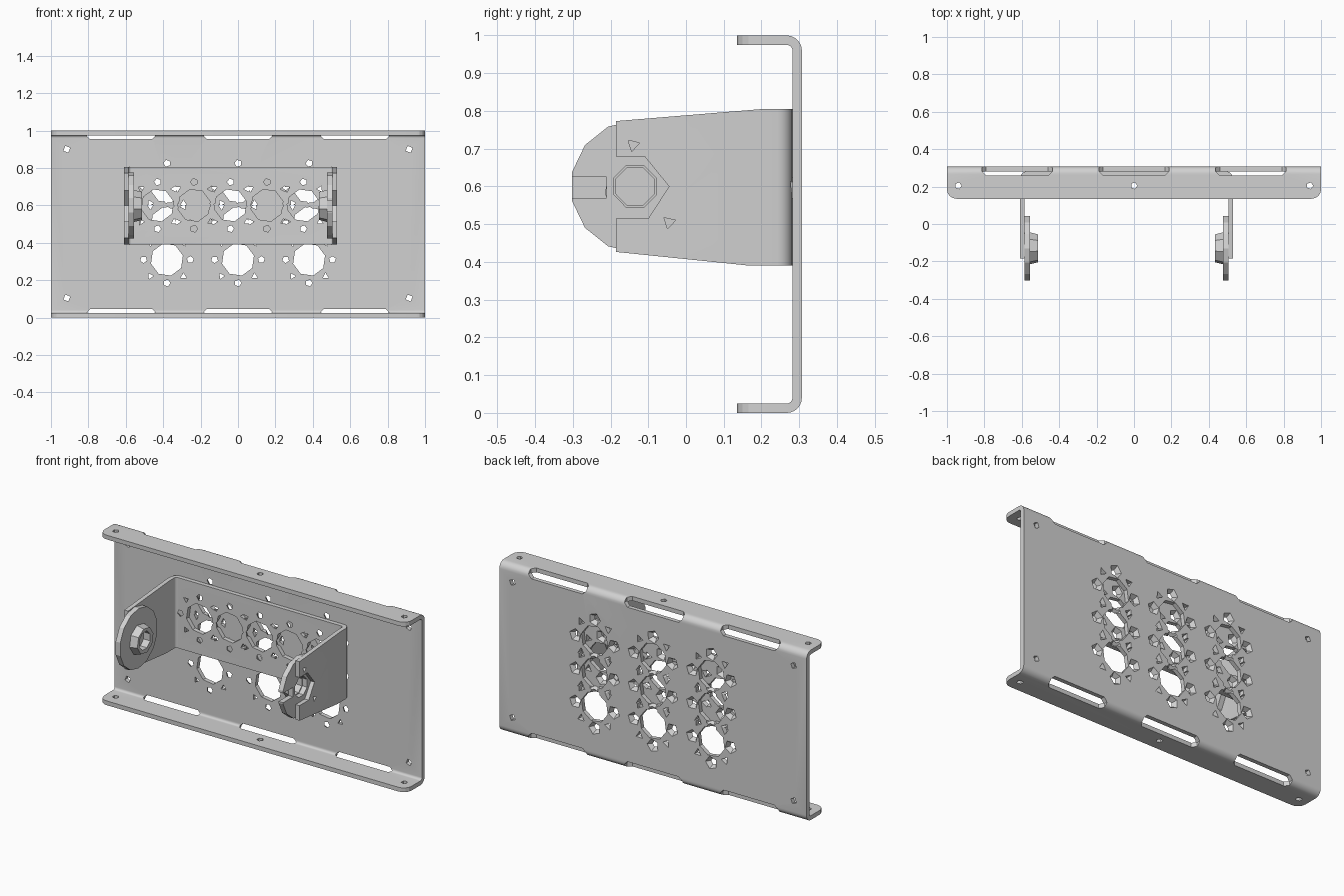
import bpy, bmesh, math

old = bpy.data.objects.get("Cube")
if old:
    bpy.data.objects.remove(old, do_unlink=True)

GREY = (0.64, 0.64, 0.64, 1)
steel = bpy.data.materials.new("light steel grey")
steel.use_nodes = True
steel.diffuse_color = GREY
steel.node_tree.nodes["Principled BSDF"].inputs["Base Color"].default_value = GREY


def finish(name, bm):
    bmesh.ops.recalc_face_normals(bm, faces=bm.faces)
    me = bpy.data.meshes.new(name)
    bm.to_mesh(me)
    bm.free()
    me.materials.append(steel)
    ob = bpy.data.objects.new(name, me)
    bpy.context.collection.objects.link(ob)
    return ob


def loft(bm, pts_a, pts_b, axis, a, b):
    """Join two 2D outlines placed at a and b along an axis."""
    put = {"x": lambda p, t: (t, p[0], p[1]),
           "y": lambda p, t: (p[0], t, p[1]),
           "z": lambda p, t: (p[0], p[1], t)}[axis]
    lo = [bm.verts.new(put(p, a)) for p in pts_a]
    hi = [bm.verts.new(put(p, b)) for p in pts_b]
    bm.faces.new(lo)
    bm.faces.new(hi)
    n = len(lo)
    for i in range(n):
        bm.faces.new((lo[i], lo[(i + 1) % n], hi[(i + 1) % n], hi[i]))


def prism(bm, pts, axis, a, b):
    loft(bm, pts, pts, axis, a, b)


def ngon(cx, cy, r, n, turn=0.0):
    return [(cx + r * math.cos(turn + 2 * math.pi * i / n),
             cy + r * math.sin(turn + 2 * math.pi * i / n)) for i in range(n)]


def arc(cx, cy, r, a0, a1, n=6):
    return [(cx + r * math.cos(math.radians(a0 + (a1 - a0) * i / n)),
             cy + r * math.sin(math.radians(a0 + (a1 - a0) * i / n))) for i in range(n + 1)]


def boolean(ob, bm, op="DIFFERENCE"):
    """Apply a boolean with a temporary cutter."""
    cutter = finish("cutter", bm)
    cutter.hide_render = True
    mod = ob.modifiers.new("cut", "BOOLEAN")
    mod.object, mod.operation, mod.solver, mod.use_self = cutter, op, "EXACT", True
    bpy.context.view_layer.update()
    dg = bpy.context.evaluated_depsgraph_get()
    me = bpy.data.meshes.new_from_object(ob.evaluated_get(dg))
    ob.modifiers.clear()
    ob.data = me
    bpy.data.objects.remove(cutter, do_unlink=True)


def perforate(ob, centres, y0, y1):
    """Large holes, each ringed by countersunk holes: four big, four small."""
    bm = bmesh.new()
    for x, z in centres:
        prism(bm, ngon(x, z, 0.088, 8, 0.25), "y", y0 - 0.03, y1 + 0.03)
    boolean(ob, bm)
    for k in range(8):
        bm = bmesh.new()
        a = k * math.pi / 4
        front, back, n = (0.015, 0.042, 5) if k % 2 == 0 else (0.017, 0.026, 3)
        for x, z in centres:
            c = (x + 0.125 * math.cos(a), z + 0.125 * math.sin(a))
            loft(bm, ngon(*c, front, n, a + 0.3), ngon(*c, back, n, a + 0.3), "y", y0 - 0.005, y1 + 0.005)
        boolean(ob, bm)


# Wide channel: back plate with a bent flange at top and bottom
Y0, Y1, T = 0.135, 0.307, 0.025
R = 0.04
profile = [(Y0, 0)] + arc(Y1 - R, R, R, -90, 0) + arc(Y1 - R, 1 - R, R, 0, 90) + [(Y0, 1), (Y0, 1 - T)]
profile += arc(Y1 - R, 1 - R, R - T, 90, 0) + arc(Y1 - R, R, R - T, 0, -90) + [(Y0, T)]
bm = bmesh.new()
prism(bm, profile, "x", -1, 1)
corners = [e for e in bm.edges if all(abs(v.co.y - Y0) < 1e-4 and abs(v.co.x) > 0.99 for v in e.verts)
           and abs(e.verts[0].co.z - e.verts[1].co.z) > 0.01]
bmesh.ops.bevel(bm, geom=corners, offset=0.05, segments=4, profile=0.5, affect="EDGES")
channel = finish("wall_channel", bm)

# Slots that notch the bends, with chamfered inner ends
YS, ZS = 0.26, 0.046
for cx in (-0.625, 0, 0.625):
    for inner, outer in ((1 - ZS, 1.1), (ZS, -0.1)):
        bm = bmesh.new()
        prism(bm, [(YS, inner), (0.4, inner), (0.4, outer), (YS, outer)], "x", cx - 0.188, cx + 0.188)
        ends = [e for e in bm.edges if abs(e.verts[0].co.x - e.verts[1].co.x) < 1e-4
                and (all(abs(v.co.y - YS) < 1e-4 for v in e.verts)
                     or all(abs(v.co.z - inner) < 1e-4 for v in e.verts))]
        bmesh.ops.bevel(bm, geom=ends, offset=0.022, segments=1, affect="EDGES")
        boolean(channel, bm)

# Small fixing holes in plate corners and flanges
bm = bmesh.new()
for x in (-0.915, 0.915):
    for z in (0.105, 0.9):
        prism(bm, ngon(x, z, 0.02, 4, 0.4), "y", 0.25, 0.35)
for x in (-0.94, 0, 0.94):
    for z in (0, 1):
        prism(bm, ngon(x, 0.205, 0.018, 5), "z", z - 0.05, z + 0.05)
boolean(channel, bm)
perforate(channel, [(x, z) for x in (-0.38, 0, 0.38) for z in (0.31, 0.505, 0.70)], 0.282, Y1)

# U-shaped cradle fixed to the channel, with tapering notched arms
XL, XR, YB, YF = -0.61, 0.53, 0.282, -0.185
outline = [(XL, YF)] + arc(XL + R, YB - R, R, 180, 90) + arc(XR - R, YB - R, R, 90, 0) + [(XR, YF), (XR - T, YF)]
outline += arc(XR - R, YB - R, R - T, 0, 90) + arc(XL + R, YB - R, R - T, 90, 180) + [(XL + T, YF)]
bm = bmesh.new()
prism(bm, outline, "z", 0.38, 0.82)
cradle = finish("cradle", bm)
bm = bmesh.new()
prism(bm, [(0.3, 0.39), (0.17, 0.39), (-0.2, 0.428), (-0.2, 0.515), (-0.1, 0.515), (-0.045, 0.6),
           (-0.11, 0.68), (-0.2, 0.68), (-0.2, 0.772), (0.2, 0.805), (0.3, 0.805)], "x", -0.7, 0.7)
boolean(cradle, bm, "INTERSECT")
bm = bmesh.new()
for x in (XL, XR):
    for y, z in ((-0.14, 0.71), (-0.045, 0.505)):
        prism(bm, ngon(y, z, 0.018, 3, 0.3), "x", x - 0.05, x + 0.05)
boolean(cradle, bm)
perforate(cradle, [(-0.04 + 0.195 * k, 0.6) for k in range(-2, 3)], YB - T, YB)

# Round end discs with tapered hollow hubs on the inside of each arm
parts = [channel, cradle]
for side, x, d in (("right", XL + T, 1), ("left", XR - T, -1)):
    bm = bmesh.new()
    prism(bm, ngon(-0.13, 0.6, 0.176, 14, math.pi / 14), "x", x, x + d * 0.03)
    disc = finish(side + "_disc", bm)
    if side == "left":
        bm = bmesh.new()
        prism(bm, [(-0.4, 0.57), (-0.21, 0.57), (-0.21, 0.625), (-0.4, 0.625)], "x", x - 0.1, x + 0.1)
        prism(bm, ngon(-0.135, 0.6, 0.06, 8, 0.39), "x", x - 0.1, x + 0.1)
        boolean(disc, bm)
    bm = bmesh.new()
    loft(bm, ngon(-0.13, 0.597, 0.087, 8, 0.2), ngon(-0.13, 0.597, 0.076, 8, 0.2), "x",
         x + d * 0.03, x + d * 0.073)
    hub = finish(side + "_hub", bm)
    bm = bmesh.new()
    prism(bm, ngon(-0.135, 0.6, 0.054, 8, 0.39), "x", x - 0.1, x + 0.1)
    boolean(hub, bm)
    parts += [disc, hub]

# Smooth bends, sharp edges
bpy.ops.object.select_all(action="DESELECT")
for ob in parts:
    ob.select_set(True)
bpy.context.view_layer.objects.active = channel
bpy.ops.object.shade_smooth_by_angle(angle=math.radians(20))
